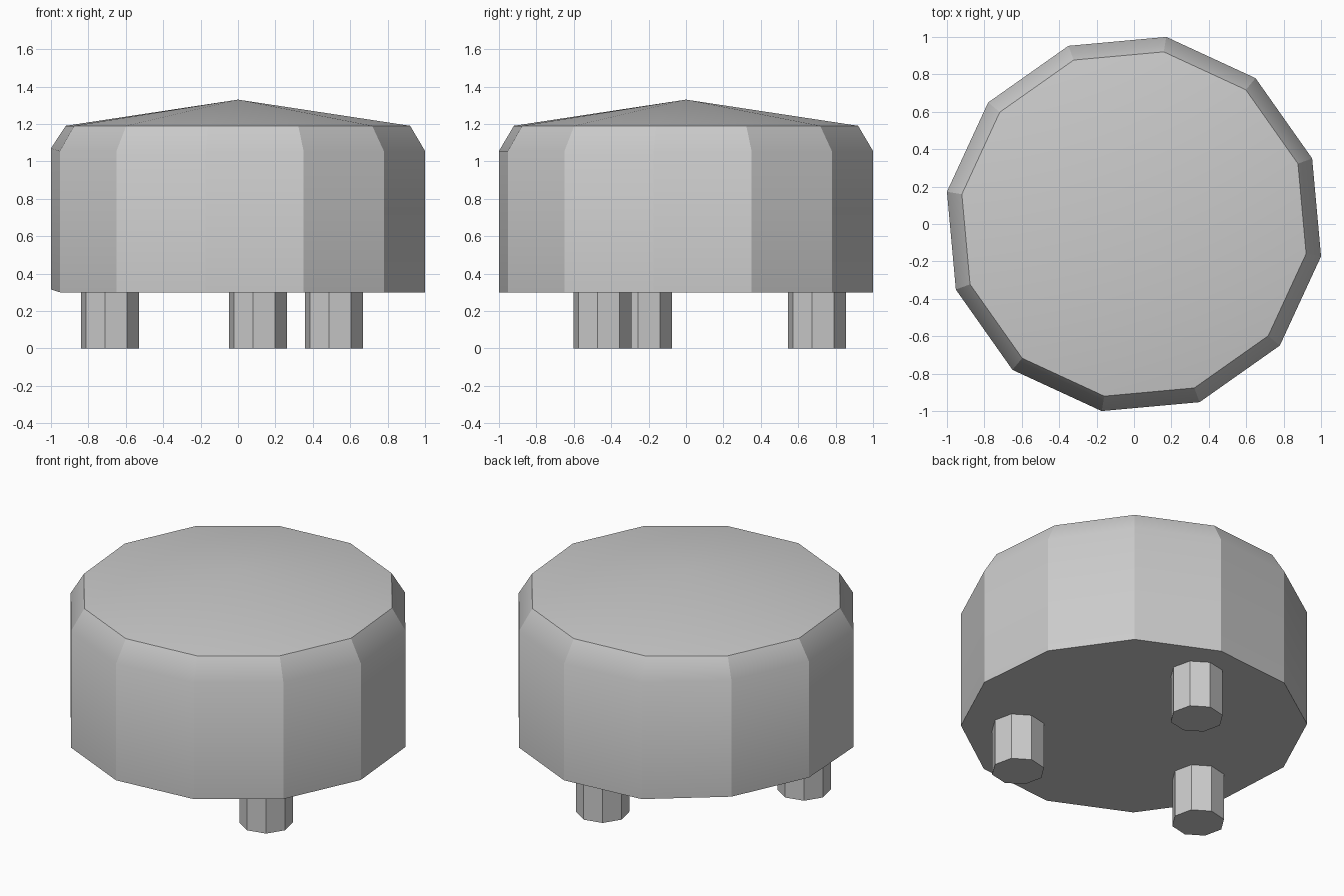
import bpy, bmesh, math

cube = bpy.data.objects.get("Cube")
if cube:
    bpy.data.objects.remove(cube, do_unlink=True)

grey = bpy.data.materials.new("plain_grey")
grey.use_nodes = True
COLOUR = (0.6, 0.6, 0.6, 1)
grey.diffuse_color = COLOUR
grey.node_tree.nodes["Principled BSDF"].inputs["Base Color"].default_value = COLOUR

TURN = math.radians(-9.8)  # shared twist of body and legs


def finish(name, bm):
    bmesh.ops.recalc_face_normals(bm, faces=bm.faces)
    mesh = bpy.data.meshes.new(name)
    bm.to_mesh(mesh)
    bm.free()
    mesh.materials.append(grey)
    obj = bpy.data.objects.new(name, mesh)
    bpy.context.collection.objects.link(obj)
    return obj


def ring(bm, sides, radius, z, centre=(0, 0)):
    angles = [TURN + math.tau * i / sides for i in range(sides)]
    return [bm.verts.new((centre[0] + radius * math.cos(a),
                          centre[1] + radius * math.sin(a), z)) for a in angles]


def bridge(bm, low, high):
    n = len(low)
    return [bm.faces.new((low[i], low[(i + 1) % n], high[(i + 1) % n], high[i]))
            for i in range(n)]


# Body: twelve-sided drum, chamfered shoulder, shallow domed lid
bm = bmesh.new()
base = ring(bm, 12, 1.015, 0.30)
shoulder = ring(bm, 12, 1.015, 1.055)
rim = ring(bm, 12, 0.934, 1.19)
apex = bm.verts.new((0, 0, 1.33))
bm.faces.new(base)
bridge(bm, base, shoulder)
bridge(bm, shoulder, rim)
for i in range(12):
    bm.faces.new((rim[i], rim[(i + 1) % 12], apex))
# Two corners sit slightly high
for i in (5, 6):
    base[i].co.z += 0.015
    shoulder[i].co.z += 0.015
# Smooth only the lid and the roll from wall to shoulder
for f in bm.faces:
    f.smooth = True
soft = set(shoulder)
for e in bm.edges:
    a, b = e.verts
    e.smooth = apex in e.verts or (a in soft and b in soft)
finish("drum_body", bm)

# Legs: three eight-sided posts
for name, centre in (("back_leg", (0.107, 0.70)),
                     ("right_leg", (-0.684, -0.23)),
                     ("left_leg", (0.513, -0.446))):
    bm = bmesh.new()
    foot = ring(bm, 8, 0.157, 0.0, centre)
    top = ring(bm, 8, 0.157, 0.305, centre)
    bm.faces.new(foot)
    bm.faces.new(top)
    bridge(bm, foot, top)
    finish(name, bm)
